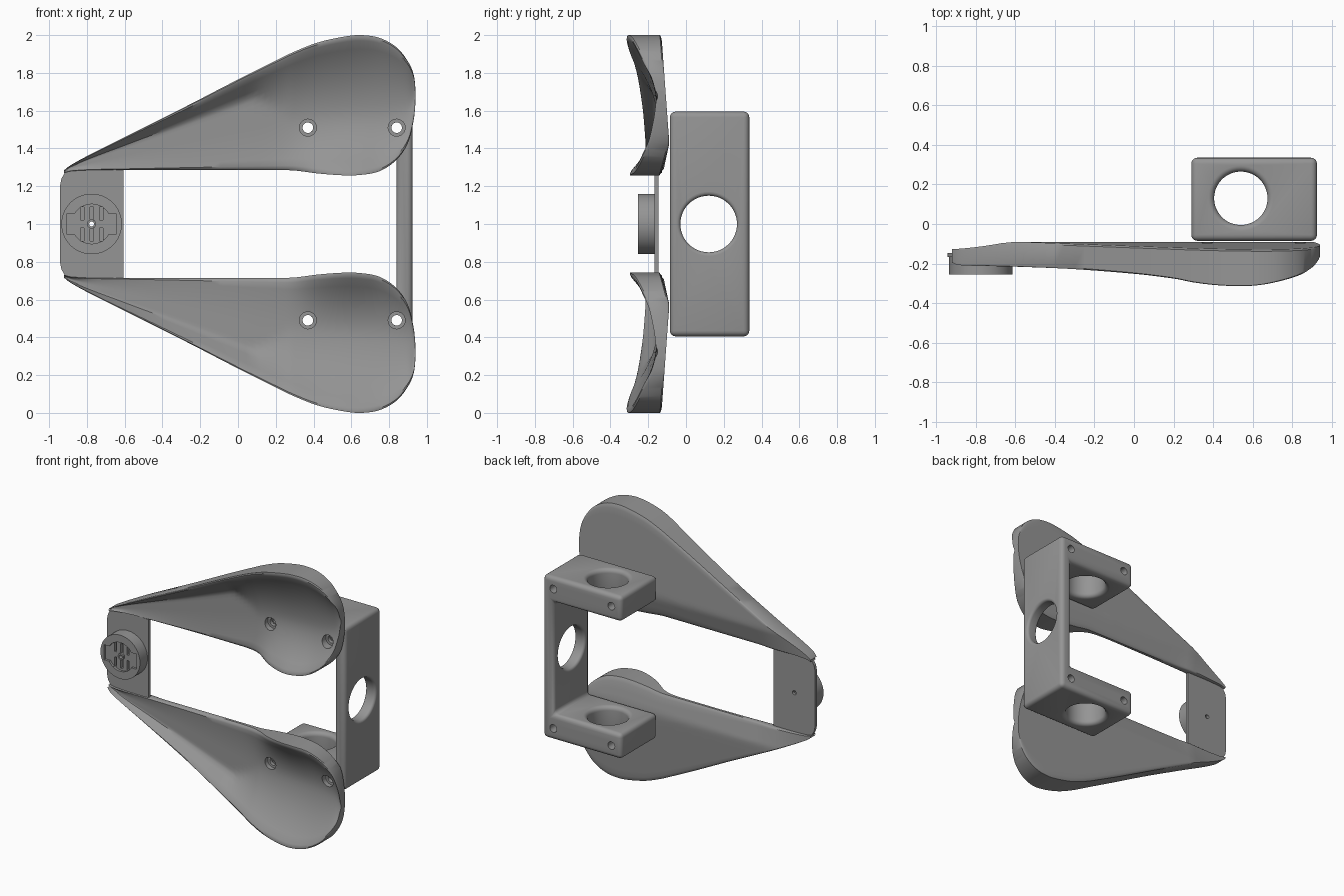
import bpy, bmesh, math
from mathutils import Vector

cube = bpy.data.objects.get("Cube")
if cube:
    bpy.data.objects.remove(cube, do_unlink=True)

grey = bpy.data.materials.new("plain_grey")
grey.use_nodes = True
grey.diffuse_color = (0.3, 0.3, 0.3, 1)
grey.node_tree.nodes["Principled BSDF"].inputs["Base Color"].default_value = grey.diffuse_color


def finish(name, bm):
    """Turn a bmesh into a grey object with outward normals."""
    bmesh.ops.recalc_face_normals(bm, faces=bm.faces)
    mesh = bpy.data.meshes.new(name)
    bm.to_mesh(mesh)
    bm.free()
    mesh.materials.append(grey)
    obj = bpy.data.objects.new(name, mesh)
    bpy.context.collection.objects.link(obj)
    return obj


def loft(name, rings):
    """Skin a list of equal closed rings and cap both ends."""
    bm = bmesh.new()
    rows = [[bm.verts.new(p) for p in ring] for ring in rings]
    count = len(rows[0])
    for a, b in zip(rows, rows[1:]):
        for i in range(count):
            j = (i + 1) % count
            bm.faces.new((a[i], a[j], b[j], b[i]))
    bm.faces.new(rows[0])
    bm.faces.new(rows[-1])
    return finish(name, bm)


def prism(name, outline, y0, y1):
    return loft(name, [[(x, y, z) for x, z in outline] for y in (y0, y1)])


def box(name, x, z, width, height, y0, y1):
    w, h = width / 2, height / 2
    return prism(name, [(x - w, z - h), (x + w, z - h), (x + w, z + h), (x - w, z + h)], y0, y1)


def lathe(name, profile, center, axis, sides=48):
    """Revolve (radius, offset) pairs round an axis through center."""
    turn = Vector((0, 0, 1)).rotation_difference(Vector(axis))
    rings = []
    for r, h in profile:
        angles = [math.tau * k / sides for k in range(sides)]
        rings.append([Vector(center) + turn @ Vector((r * math.cos(a), r * math.sin(a), h))
                      for a in angles])
    return loft(name, rings)


def flared_cutter(center, axis, r, half, f):
    """Through-hole cutter whose two mouths are rounded over."""
    arc = [(r + f - f * math.sin(k * math.pi / 12), -half + f - f * math.cos(k * math.pi / 12))
           for k in range(7)]
    side = [(r + f, -half - 0.02)] + arc
    return lathe("cutter", side + [(a, -h) for a, h in reversed(side)], center, axis)


def apply(obj, kind, **settings):
    mod = obj.modifiers.new(kind.title(), kind)
    for key, value in settings.items():
        setattr(mod, key, value)
    bpy.context.view_layer.objects.active = obj
    bpy.ops.object.modifier_apply(modifier=mod.name)


def cut(obj, cutter):
    apply(obj, "BOOLEAN", operation="DIFFERENCE", solver="EXACT", object=cutter)
    bpy.data.objects.remove(cutter, do_unlink=True)


def smooth(obj, degrees=35):
    bpy.ops.object.select_all(action="DESELECT")
    obj.select_set(True)
    bpy.context.view_layer.objects.active = obj
    bpy.ops.object.shade_smooth_by_angle(angle=math.radians(degrees))


def clamp(v):
    return max(0.0, min(1.0, v))


def spline(rows, steps):
    """Catmull-Rom through rows of numbers."""
    out = []
    for i in range(len(rows) - 1):
        p = [rows[max(0, min(len(rows) - 1, i + k))] for k in (-1, 0, 1, 2)]
        for s in range(steps):
            t = s / steps
            out.append([b + 0.5 * t * (c - a + t * (2 * a - 5 * b + 4 * c - d
                        + t * (3 * (b - c) + d - a))) for a, b, c, d in zip(*p)])
    return out + [list(rows[-1])]


# Scoop stations: x, inner edge z, outer edge z, inner rim y, outer rim y, floor y
STATIONS = [
    (-.92, 1.27, 1.285, -.19, -.2, -.17),
    (-.88, 1.28, 1.315, -.19, -.215, -.17),
    (-.77, 1.285, 1.375, -.18, -.22, -.17),
    (-.6, 1.285, 1.46, -.175, -.225, -.165),
    (-.3, 1.285, 1.61, -.17, -.24, -.16),
    (0, 1.285, 1.765, -.17, -.265, -.155),
    (.2, 1.285, 1.865, -.175, -.29, -.15),
    (.3, 1.283, 1.913, -.2, -.31, -.15),
    (.42, 1.268, 1.96, -.27, -.325, -.15),
    (.55, 1.258, 1.99, -.31, -.33, -.15),
    (.65, 1.26, 2, -.31, -.322, -.15),
    (.75, 1.28, 1.985, -.285, -.3, -.15),
    (.84, 1.34, 1.935, -.25, -.27, -.15),
    (.9, 1.43, 1.86, -.205, -.23, -.15),
    (.93, 1.55, 1.79, -.175, -.19, -.15),
    (.94, 1.65, 1.71, -.16, -.165, -.15),
]
ACROSS = [0, .015, .04] + [k / 20 for k in range(2, 19)] + [.96, .985, 1]


def back_y(x, z):
    ridge = max((1.42 - z) / .15, (z - 1.45) / .55, 0)
    return -.09 - .04 * ridge * clamp((x + 1) * 2) - .03 * clamp((-.6 - x) / .3)


def scoop_ring(station, side):
    x, z0, z1, rim0, rim1, floor = station
    bowl = clamp((x - .08) / .2)
    front, back = [], []
    for t in ACROSS:
        z = z0 + (z1 - z0) * t
        start = .74 - .34 * bowl
        outer = clamp((t - start) / (1 - start)) ** (1 + bowl)
        inner = clamp((.45 - t) / .45) ** 2
        y = floor + (rim1 - floor) * outer + (rim0 - floor) * inner
        edge = clamp(1 - min(t, 1 - t) / .04)
        front.append((x, y + .018 * edge ** 2, 1 + side * (z - 1)))
        back.append((x, back_y(x, z) - .008 * edge ** 2, 1 + side * (z - 1)))
    return front + back[::-1]


# Two mirrored scoops with counterbored screw holes
SCREWS = (.37, .84)
for name, side in (("upper_scoop", 1), ("lower_scoop", -1)):
    scoop = loft(name, [scoop_ring(s, side) for s in spline(STATIONS, 6)])
    for x in SCREWS:
        bore = [(.045, -.5), (.045, -.12), (.028, -.12), (.028, .1)]
        cut(scoop, lathe("cutter", bore, (x, 0, 1 + side * .51), (0, 1, 0), 32))
    smooth(scoop)

# Thin plate joining the scoop tips
corner = [(-.605, .285), (-.88, .3), (-.915, .275), (-.935, .24), (-.943, .2)]
outline = [(x, 1 + z) for x, z in corner] + [(x, 1 - z) for x, z in reversed(corner)]
plate = prism("joining_plate", outline, -.168, -.146)
KNOB_X = -.775
cut(plate, lathe("cutter", [(.015, -.1), (.015, .1)], (KNOB_X, -.16, 1), (0, 1, 0), 24))

# Round knob with a recessed, slotted face
knob = lathe("round_knob", [(.16, -.255), (.16, -.165)], (KNOB_X, 0, 1), (0, 1, 0), 64)
cut(knob, lathe("cutter", [(.105, -.3), (.105, -.238)], (KNOB_X, 0, 1), (0, 1, 0)))
cut(knob, box("cutter", KNOB_X, 1, .26, .11, -.3, -.238))
for dx in (-.05, 0, .05):
    for dz in (-.055, .055):
        cut(knob, box("cutter", KNOB_X + dx, 1 + dz, .018, .07, -.3, -.21))
cut(knob, lathe("cutter", [(.013, -.3), (.013, -.1)], (KNOB_X, 0, 1), (0, 1, 0), 24))
smooth(knob)
boss = lathe("knob_boss", [(.024, -.25), (.024, -.23)], (KNOB_X, 0, 1), (0, 1, 0), 24)
cut(boss, lathe("cutter", [(.013, -.3), (.013, -.1)], (KNOB_X, 0, 1), (0, 1, 0), 24))
smooth(boss)

# U-shaped rear bracket
half = [(.84, .41), (.29, .41), (.29, .595), (.925, .595)]
outline = [(x, 1 + z) for x, z in half] + [(x, 1 - z) for x, z in reversed(half)]
bracket = prism("rear_bracket", outline, -.085, .335)
apply(bracket, "BEVEL", width=.03, segments=4, limit_method="ANGLE")
cut(bracket, flared_cutter((.8825, .12, 1), (1, 0, 0), .15, .0425, .02))
for side in (-1, 1):
    cut(bracket, flared_cutter((.54, .13, 1 + side * .5025), (0, 0, 1), .135, .0925, .03))
    for x in SCREWS:
        cut(bracket, lathe("cutter", [(.028, -.2), (.028, .5)], (x, 0, 1 + side * .51), (0, 1, 0), 24))
smooth(bracket)
